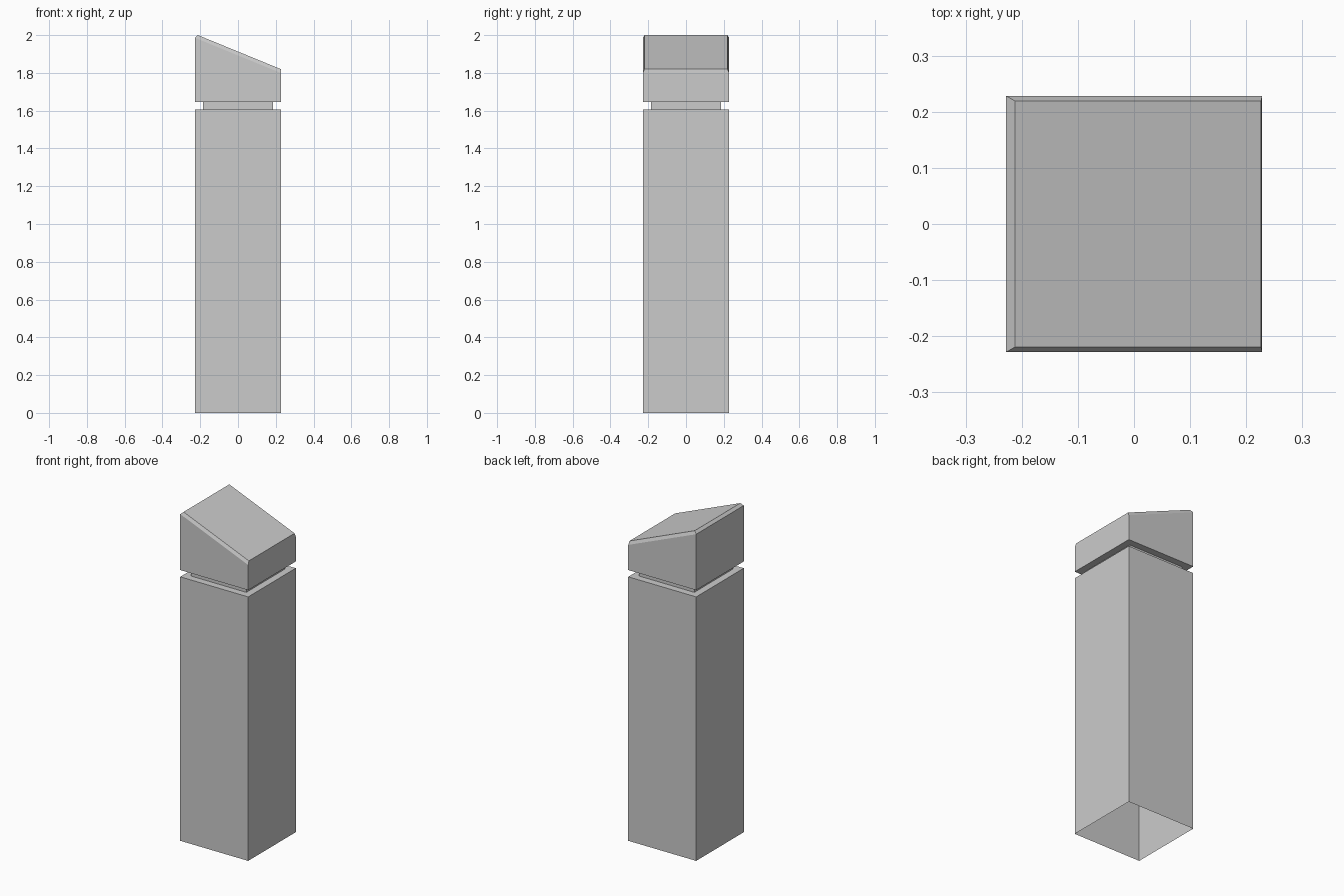
import bpy, bmesh

if "Cube" in bpy.data.objects:
    bpy.data.objects.remove(bpy.data.objects["Cube"])

HALF, NECK = 0.2285, 0.186      # half widths of post and groove
Z_LEFT, Z_RIGHT = 1.986, 1.799  # sloped top of the cap walls


def ring(bm, x0, x1, y, z0, z1):
    """Square loop, z0 on the left side and z1 on the right side."""
    pts = ((x0, -y, z0), (x1, -y, z1), (x1, y, z1), (x0, y, z0))
    return [bm.verts.new(p) for p in pts]


bm = bmesh.new()
rings = [
    # main shaft, open underneath
    ring(bm, -HALF, HALF, HALF, 0, 0),
    ring(bm, -HALF, HALF, HALF, 1.605, 1.605),
    # recessed groove
    ring(bm, -NECK, NECK, NECK, 1.605, 1.605),
    ring(bm, -NECK, NECK, NECK, 1.646, 1.646),
    # slanted cap
    ring(bm, -HALF, HALF, HALF, 1.646, 1.646),
    ring(bm, -HALF, HALF, HALF, Z_LEFT, Z_RIGHT),
    # chamfered top
    ring(bm, -0.2125, 0.2265, 0.2195, 2.0, 1.82),
]
for low, high in zip(rings, rings[1:]):
    for i in range(4):
        j = (i + 1) % 4
        bm.faces.new((low[i], low[j], high[j], high[i]))
bm.faces.new(rings[-1])

mesh = bpy.data.meshes.new("bollard_post")
bm.to_mesh(mesh)
bm.free()
post = bpy.data.objects.new("bollard_post", mesh)
bpy.context.collection.objects.link(post)
